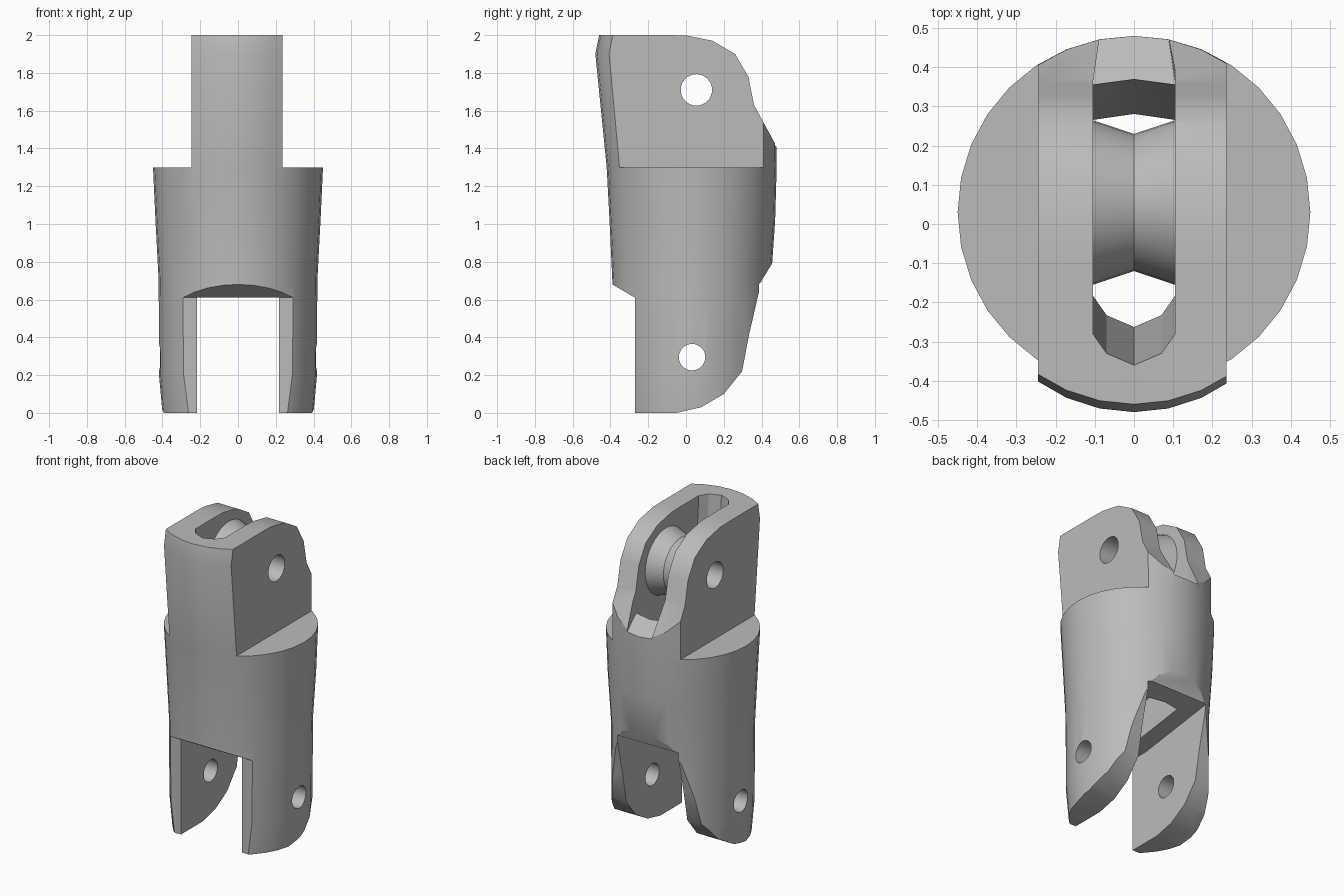
import bpy
import bmesh
import math
from mathutils import Matrix

if "Cube" in bpy.data.objects:
    bpy.data.objects.remove(bpy.data.objects["Cube"], do_unlink=True)

grey = bpy.data.materials.new("plain grey")
grey.use_nodes = True
grey.diffuse_color = (0.5, 0.5, 0.5, 1)
grey.node_tree.nodes["Principled BSDF"].inputs["Base Color"].default_value = (0.5, 0.5, 0.5, 1)


def loft(name, rings):
    """Closed skin through rings that all have the same point count."""
    bm = bmesh.new()
    loops = [[bm.verts.new(p) for p in ring] for ring in rings]
    n = len(loops[0])
    for a, b in zip(loops, loops[1:]):
        for i in range(n):
            j = (i + 1) % n
            bm.faces.new((a[i], a[j], b[j], b[i]))
    bm.faces.new(loops[0][::-1])
    bm.faces.new(loops[-1])
    bmesh.ops.recalc_face_normals(bm, faces=bm.faces)
    mesh = bpy.data.meshes.new(name)
    bm.to_mesh(mesh)
    bm.free()
    obj = bpy.data.objects.new(name, mesh)
    bpy.context.collection.objects.link(obj)
    mesh.materials.append(grey)
    return obj


def prism(name, outline, x0, x1):
    """Side outline (y, z) extruded across x."""
    return loft(name, [[(x, y, z) for y, z in outline] for x in (x0, x1)])


def box(name, x0, x1, y0, y1, z0, z1):
    return prism(name, [(y0, z0), (y1, z0), (y1, z1), (y0, z1)], x0, x1)


def wheel(name, y, z, stations, sides=32):
    """Solid turned about an axis along x; stations are (x, radius)."""
    angles = [2 * math.pi * i / sides for i in range(sides)]
    return loft(name, [[(x, y + r * math.cos(a), z + r * math.sin(a)) for a in angles]
                       for x, r in stations])


def combine(obj, tool, operation):
    """Apply one boolean and drop the tool."""
    mod = obj.modifiers.new("cut", "BOOLEAN")
    mod.operation, mod.object, mod.solver = operation, tool, "EXACT"
    graph = bpy.context.evaluated_depsgraph_get()
    mesh = bpy.data.meshes.new_from_object(obj.evaluated_get(graph))
    obj.modifiers.clear()
    obj.data = mesh
    bpy.data.objects.remove(tool, do_unlink=True)


# Body: stacked ellipses as (height, front, back, half width)
sections = [(0, -0.37, 0.43, 0.40), (0.2, -0.385, 0.445, 0.418), (0.7, -0.39, 0.45, 0.42),
            (1.02, -0.405, 0.472, 0.437), (1.3, -0.42, 0.48, 0.45),
            (1.9, -0.48, 0.48, 0.45), (2.0, -0.46, 0.48, 0.45)]
rings = []
for z, front, back, half in sections:
    mid, reach = (front + back) / 2, (back - front) / 2
    rings.append([(half * math.sin(t), mid + reach * math.cos(t), z)
                  for t in [2 * math.pi * i / 32 for i in range(32)]])
body = loft("finger_body", rings)

# Side outline: rounded top, sloped back, stepped front above the prongs
outline = [(-0.27, -0.1), (-0.27, 0.61), (-0.56, 0.78), (-0.6, 2.1), (-0.1, 2.1),
           (-0.1, 2.0), (0, 1.998), (0.14, 1.97), (0.26, 1.90), (0.33, 1.78), (0.36, 1.63),
           (0.6, 1.19), (0.55, 0.945), (0.40, 0.70), (0.335, 0.42), (0.297, 0.22),
           (0.2, 0.1), (0.08, 0.03), (-0.05, 0), (-0.05, -0.1)]
combine(body, prism("side_outline", outline, -0.7, 0.7), "INTERSECT")

# Flat sides of the upper tongue
for x0, x1 in ((-0.7, -0.245), (0.236, 0.7)):
    combine(body, box("shoulder_cut", x0, x1, -0.8, 0.8, 1.3, 2.2), "DIFFERENCE")

# Gap between the lower prongs
gap = [(-0.7, -0.1), (-0.7, 0.61), (-0.15, 0.61), (0.40, 0.69), (0.7, 0.73), (0.7, -0.1)]
combine(body, prism("prong_gap", gap, -0.217, 0.217), "DIFFERENCE")

# Tapered shaft down through the body, with rounded ends
shaft = []
for z, front, back in ((0.5, -0.255, 0.262), (2.1, -0.367, 0.437)):
    right = [(0, front), (0.07, front + 0.03), (0.105, front + 0.08),
             (0.105, back - 0.015), (0, back)]
    left = [(-x, y) for x, y in right[3:0:-1]]
    shaft.append([(x, y, z) for x, y in right + left])
combine(body, loft("shaft_cut", shaft), "DIFFERENCE")

# Open back of the shaft with a sloped sill that narrows outward
opening = []
for y, half, sill in ((0.15, 0.105, 1.62), (0.36, 0.105, 1.485), (0.6, 0.07, 1.335)):
    opening.append([(-half, y, sill), (half, y, sill), (0.105, y, 2.2), (-0.105, y, 2.2)])
combine(body, loft("back_opening", opening), "DIFFERENCE")

# Grooved roller in the shaft
roller = wheel("roller", 0.055, 1.71, [(x, 0.175 + 0.035 * abs(x) / 0.105)
                                       for x in (-0.105, -0.05, 0, 0.05, 0.105)])

# Pin holes
for part, y, z, radius in ((body, 0.055, 1.71, 0.083), (roller, 0.055, 1.71, 0.083),
                           (body, 0.032, 0.295, 0.07)):
    combine(part, wheel("pin_hole", y, z, [(-0.8, radius), (0.8, radius)]), "DIFFERENCE")

# Smooth rounded surfaces, keep crisp edges
for part in (body, roller):
    bpy.ops.object.select_all(action="DESELECT")
    part.select_set(True)
    bpy.context.view_layer.objects.active = part
    bpy.ops.object.shade_smooth_by_angle(angle=math.radians(30))
